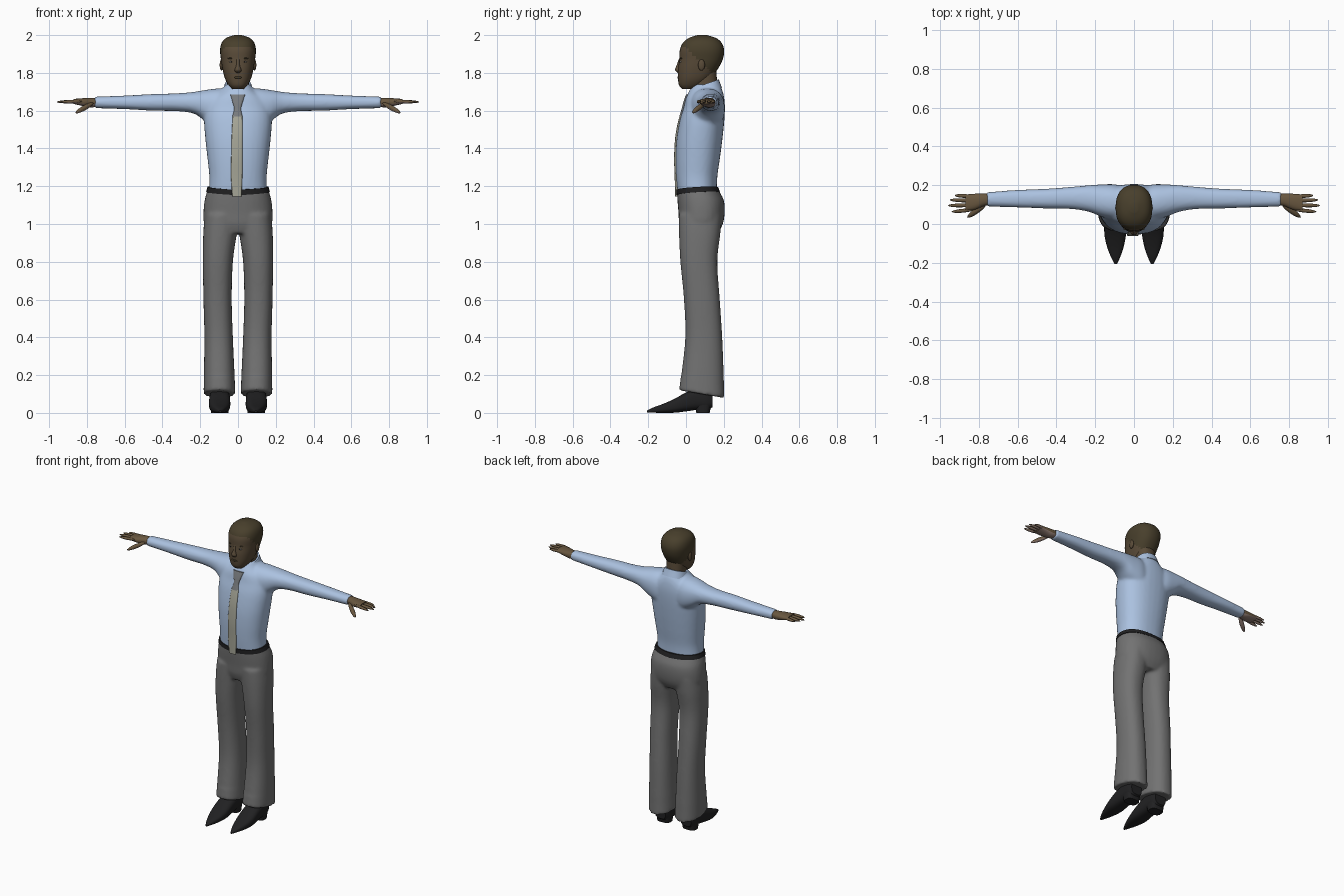
import bpy, bmesh, math
from mathutils import Matrix, Vector

if "Cube" in bpy.data.objects:
    bpy.data.objects.remove(bpy.data.objects["Cube"])


def material(name, red, green, blue):
    mat = bpy.data.materials.new(name)
    mat.use_nodes = True
    colour = (red, green, blue, 1)
    mat.diffuse_color = colour
    shader = next(n for n in mat.node_tree.nodes if n.type == 'BSDF_PRINCIPLED')
    shader.inputs["Base Color"].default_value = colour
    shader.inputs["Roughness"].default_value = .8
    return mat


shirt_blue = material("shirt blue", .41, .54, .75)
trouser_grey = material("trouser grey", .17, .17, .17)
leather_black = material("leather black", .015, .015, .016)
tie_cream = material("tie cream", .38, .38, .31)
knot_grey = material("knot grey", .19, .2, .21)
face_brown = material("face brown", .1, .07, .04)
hair_brown = material("hair brown", .065, .05, .025)
hand_brown = material("hand brown", .14, .095, .05)
palm_pink = material("palm pink", .28, .2, .17)
eye_white = material("eye white", .35, .32, .28)

# Where the cross-section's two sides and its travel land for each axis
ORDER = {"x": lambda u, v, t: (t, u, v),
         "y": lambda u, v, t: (u, t, v),
         "z": lambda u, v, t: (u, v, t)}


def smooth_rows(rows, steps=5):
    """Fill in rows between the given ones along a smooth spline."""
    result = []
    for i in range(len(rows) - 1):
        a, b = rows[max(i - 1, 0)], rows[i]
        c, d = rows[i + 1], rows[min(i + 2, len(rows) - 1)]
        for k in range(steps):
            f = k / steps
            result.append([q + f * ((r - p) + f * ((2*p - 5*q + 4*r - s)
                           + f * (3*q - p - 3*r + s))) / 2
                           for p, q, r, s in zip(a, b, c, d)])
    return result + [rows[-1]]


def loft(bm, axis, rows, side=1, power=2.3, segments=32):
    """Skin rounded sections; each row is position, low/high, low/high."""
    rings = []
    for t, u_low, u_high, v_low, v_high in smooth_rows(rows):
        ring = []
        for k in range(segments):
            angle = math.tau * k / segments
            c, s = math.cos(angle), math.sin(angle)
            c = math.copysign(abs(c) ** (2 / power), c)
            s = math.copysign(abs(s) ** (2 / power), s)
            u = (u_low + u_high) / 2 + c * (u_high - u_low) / 2
            v = (v_low + v_high) / 2 + s * (v_high - v_low) / 2
            x, y, z = ORDER[axis](u, v, t)
            ring.append(bm.verts.new((side * x, y, z)))
        rings.append(ring)
    for low, high in zip(rings, rings[1:]):
        for k in range(segments):
            n = (k + 1) % segments
            bm.faces.new((low[k], low[n], high[n], high[k]))
    bm.faces.new(rings[0])
    bm.faces.new(rings[-1])


def even(rows):
    """Expand rows given as height, half width, front, back."""
    return [(z, -w, w, front, back) for z, w, front, back in rows]


def blob(bm, centre, radii, direction=None):
    turn = Matrix()
    if direction:
        turn = Vector(direction).to_track_quat('X', 'Z').to_matrix().to_4x4()
    bmesh.ops.create_uvsphere(bm, u_segments=16, v_segments=10, radius=1,
                              matrix=Matrix.Translation(centre) @ turn
                              @ Matrix.Diagonal((*radii, 1)))


def finish(name, bm, *mats, rule=None, blend=False):
    bmesh.ops.recalc_face_normals(bm, faces=bm.faces[:])
    bm.normal_update()
    if rule:
        for face in bm.faces:
            face.material_index = int(rule(face))
    mesh = bpy.data.meshes.new(name)
    bm.to_mesh(mesh)
    bm.free()
    for mat in mats:
        mesh.materials.append(mat)
    obj = bpy.data.objects.new(name, mesh)
    bpy.context.collection.objects.link(obj)
    bpy.ops.object.select_all(action='DESELECT')
    obj.select_set(True)
    bpy.context.view_layer.objects.active = obj
    bpy.ops.object.shade_smooth_by_angle(angle=math.radians(45))
    if blend:  # melt overlapping volumes into one cloth surface
        remesh = obj.modifiers.new("blend", 'REMESH')
        remesh.mode = 'VOXEL'
        remesh.voxel_size = .009
        remesh.use_smooth_shade = True
        relax = obj.modifiers.new("relax", 'SMOOTH')
        relax.factor = .5
        relax.iterations = 8
    return obj


# Shirt: body and both sleeves
bm = bmesh.new()
loft(bm, "z", even([(1.16, .155, -.044, .163), (1.25, .152, -.052, .166),
                    (1.35, .162, -.055, .18), (1.45, .173, -.05, .193),
                    (1.55, .18, -.033, .203), (1.62, .17, -.012, .206),
                    (1.67, .14, 0, .202), (1.71, .088, .02, .192),
                    (1.74, .066, .04, .175)]))
for side in (1, -1):
    loft(bm, "x", [(.04, .03, .19, 1.48, 1.71), (.1, .02, .205, 1.5, 1.718),
                   (.17, .038, .204, 1.54, 1.71), (.23, .062, .2, 1.583, 1.7),
                   (.32, .077, .192, 1.597, 1.692), (.45, .08, .182, 1.6, 1.688),
                   (.6, .085, .176, 1.608, 1.68), (.76, .09, .164, 1.613, 1.674)], side)
finish("shirt", bm, shirt_blue, blend=True)

# Collar, rising towards the nape
bm = bmesh.new()
loft(bm, "z", even([(1.69, .085, .015, .19), (1.72, .076, .025, .18),
                    (1.74, .069, .033, .174)]))
for v in bm.verts:
    v.co.z += (v.co.y - .1) * .35
finish("collar", bm, shirt_blue)

# Trousers: seat and both legs, with hems dropping at the back
bm = bmesh.new()
loft(bm, "z", even([(.95, .13, -.02, .17), (1, .178, -.036, .195),
                    (1.06, .183, -.04, .205), (1.12, .178, -.045, .202),
                    (1.16, .168, -.047, .184), (1.185, .16, -.047, .17)]))
for side in (1, -1):
    loft(bm, "z", [(.1, .014, .182, -.037, .204), (.2, .018, .181, -.025, .2),
                   (.4, .027, .178, -.004, .192), (.6, .033, .183, -.011, .179),
                   (.8, .027, .186, -.03, .166), (.95, .006, .184, -.037, .182),
                   (1.05, -.01, .175, -.038, .19)], side)
for v in bm.verts:
    if v.co.z < .2:
        v.co.z -= (v.co.y - .08) * .17
finish("trousers", bm, trouser_grey, blend=True)

# Belt, dipping at the front
bm = bmesh.new()
loft(bm, "z", even([(1.158, .169, -.05, .181), (1.186, .162, -.051, .171)]))
for v in bm.verts:
    v.co.z += (v.co.y - .05) * .06 + abs(v.co.x) * .06
finish("belt", bm, leather_black)

# Necktie and its knot
bm = bmesh.new()
loft(bm, "z", [(1.145, -.03, .018, -.058, -.03), (1.25, -.037, .023, -.06, -.03),
               (1.35, -.036, .024, -.063, -.03), (1.45, -.034, .024, -.058, -.03),
               (1.52, -.031, .024, -.047, -.02), (1.575, -.028, .023, -.033, 0)], power=5)
finish("necktie", bm, tie_cream)
bm = bmesh.new()
loft(bm, "z", [(1.57, -.03, .024, -.035, 0), (1.61, -.021, .017, -.023, .02),
               (1.645, -.03, .026, -.014, .03), (1.685, -.042, .04, 0, .05)], power=4)
finish("tie_knot", bm, knot_grey)

# Neck and head; hair is chosen by a sloping hairline
bm = bmesh.new()
loft(bm, "z", even([(1.66, .062, .042, .168), (1.74, .059, .038, .165),
                    (1.82, .06, .03, .16)]))
finish("neck", bm, face_brown)
bm = bmesh.new()
loft(bm, "z", even([(1.715, .03, -.02, .04), (1.735, .05, -.037, .09),
                    (1.77, .069, -.042, .132), (1.82, .082, -.042, .168),
                    (1.87, .09, -.036, .194), (1.92, .095, -.033, .202),
                    (1.96, .086, -.016, .188), (1.985, .062, .016, .158),
                    (2, .02, .06, .11)]))
finish("head", bm, face_brown, hair_brown, rule=lambda face:
       face.calc_center_median().z > 1.935 - max(0, face.calc_center_median().y))

# Face features
bm = bmesh.new()
loft(bm, "z", [(1.8, -.012, .012, -.043, -.02), (1.815, -.018, .018, -.058, -.02),
               (1.84, -.01, .01, -.05, -.02), (1.875, -.008, .008, -.037, -.02)],
     segments=16)
finish("nose", bm, face_brown)
bm = bmesh.new()
blob(bm, (0, -.037, 1.776), (.024, .009, .007))
finish("lips", bm, hair_brown)
for side, label in ((1, "left"), (-1, "right")):
    bm = bmesh.new()
    blob(bm, (side * .035, -.026, 1.858), (.012, .007, .005))
    finish(label + "_eye", bm, eye_white)
    bm = bmesh.new()
    blob(bm, (side * .035, -.031, 1.858), (.004, .004, .004))
    finish(label + "_pupil", bm, leather_black)
    bm = bmesh.new()
    blob(bm, (side * .036, -.025, 1.877), (.019, .007, .004))
    finish(label + "_eyebrow", bm, hair_brown)
    bm = bmesh.new()
    blob(bm, (side * .088, .082, 1.842), (.009, .018, .03))
    finish(label + "_ear", bm, face_brown)

    # Hand: palm, four fingers and a thumb
    bm = bmesh.new()
    loft(bm, "x", [(.74, .1, .155, 1.622, 1.668), (.78, .09, .157, 1.617, 1.668),
                   (.82, .074, .156, 1.624, 1.666), (.87, .066, .152, 1.636, 1.662)],
         side, segments=20)
    for base, tip, reach in ((.142, .147, .925), (.12, .124, .95),
                             (.097, .095, .96), (.074, .063, .94)):
        start = Vector((side * .825, base, 1.65))
        end = Vector((side * reach, tip, 1.646))
        blob(bm, (start + end) / 2, ((end - start).length / 2, .01, .009), end - start)
    start = Vector((side * .765, .1, 1.642))
    end = Vector((side * .86, .034, 1.588))
    blob(bm, (start + end) / 2, ((end - start).length / 2, .014, .013), end - start)
    finish(label + "_hand", bm, hand_brown, palm_pink,
           rule=lambda face: face.normal.z < -.35)

    # Pointed shoe with a heel block
    bm = bmesh.new()
    loft(bm, "y", [(-.207, .088, .1, .002, .013), (-.17, .071, .119, .001, .03),
                   (-.12, .054, .138, 0, .048), (-.06, .042, .152, .001, .075),
                   (0, .041, .153, .008, .108), (.06, .043, .15, .016, .13),
                   (.11, .046, .146, .014, .13), (.14, .056, .136, .03, .11)],
         side, power=2.8)
    loft(bm, "z", [(0, .05, .142, .055, .125), (.045, .047, .145, .045, .135)],
         side, power=3)
    finish(label + "_shoe", bm, leather_black)
